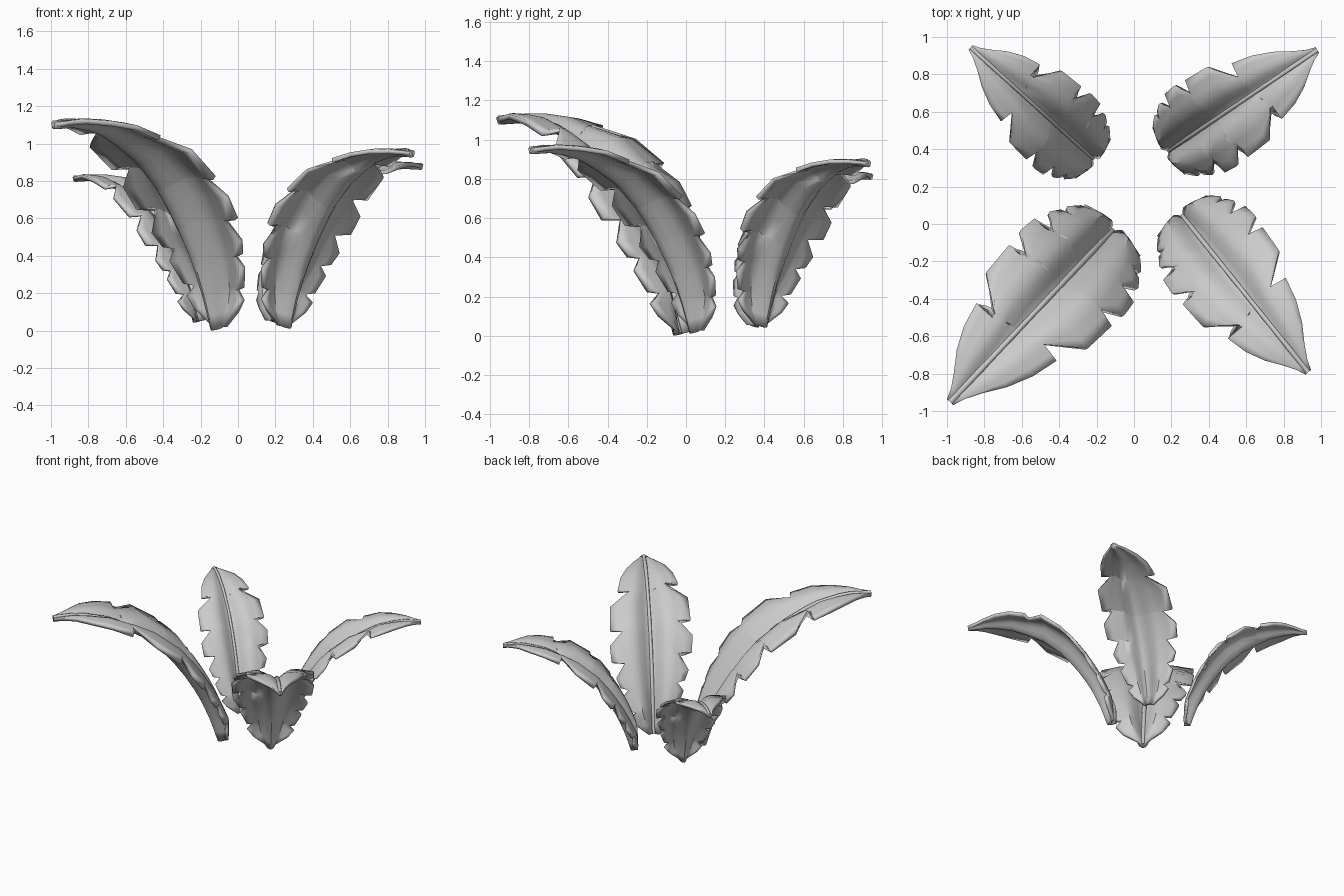
import bpy, bmesh, math
from mathutils import Vector

cube = bpy.data.objects.get("Cube")
if cube:
    bpy.data.objects.remove(cube, do_unlink=True)

grey = bpy.data.materials.new("leaf grey")
grey.use_nodes = True
colour = (0.6, 0.6, 0.6, 1)
grey.diffuse_color = colour
grey.node_tree.nodes["Principled BSDF"].inputs["Base Color"].default_value = colour

# Against reach: midrib height, cup depth and the outline without notches
SPINE = [(0, 0), (.06, .19), (.15, .39), (.28, .6), (.4, .75), (.55, .89), (.82, 1.04),
         (1.05, 1.095), (1.24, 1.085)]
CUP = [(0, .05), (.06, .1), (.4, .105), (.58, .09), (.76, .06), (1, .032), (1.24, .01)]
WIDTH = [(0, .1), (.06, .21), (.15, .29), (.3, .35), (.58, .34), (.72, .27), (1, .165), (1.24, .03)]
# Edge of the blade: a notch, then the square shoulder of the next lobe
EDGE = [(0, .04), (.025, .15), (.045, .2), (.06, .15), (.066, .21), (.11, .26),
        (.135, .21), (.142, .275), (.18, .31), (.243, .235), (.25, .345), (.33, .355),
        (.405, .24), (.413, .346), (.57, .335), (.71, .15), (.718, .26), (.85, .225),
        (.98, .165), (1.09, .09), (1.17, .045), (1.24, .02)]


def lookup(table, x):
    for (a, u), (b, v) in zip(table, table[1:]):
        if x <= b:
            return u + (v - u) * (x - a) / (b - a)
    return table[-1][1]


def spine(r):
    """Smoothed height of the midrib"""
    return sum(lookup(SPINE, r + k * .03) for k in (-1, 0, 1)) / 3


def normal(r):
    slope = (spine(r + .03) - spine(r - .03)) / .06
    return Vector((-slope, 0, 1)).normalized()


def place(r, p, lift=0):
    """Point on the blade: a rounded groove, flat wings and drooping edges"""
    q = min(abs(p) / lookup(WIDTH, r), 1)
    t = min(q / .45, 1)
    h = t * t * (3 - 2 * t) - .3 * max(q - .55, 0) / .45
    return Vector((r, p, spine(r))) + normal(r) * (lookup(CUP, r) * h + lift)


def finish(obj, base, angle, size):
    obj.location = base
    obj.rotation_euler.z = math.radians(angle)
    obj.scale = (size,) * 3
    obj.data.materials.append(grey)


def blade(name):
    bm = bmesh.new()
    rows = []
    for r, w in EDGE:
        inner = min(lookup(WIDTH, r) * .65, w) * .95
        half = [inner * f for f in (.12, .3, .5, .75, 1)] + [(inner + w) / 2, w]
        # The lobes of one side sit further out than those of the other
        skew = .065 * math.sin(math.pi * r / 1.24) / w
        row = [place(r + skew * p, -p) for p in reversed(half)]
        row += [place(r, p) for p in [0] + half]
        rows.append([bm.verts.new(co) for co in row])
    for a, b in zip(rows, rows[1:]):
        for i in range(len(a) - 1):
            bm.faces.new((a[i], b[i], b[i + 1], a[i + 1]))
    bmesh.ops.recalc_face_normals(bm, faces=bm.faces)
    mesh = bpy.data.meshes.new(name)
    bm.to_mesh(mesh)
    bm.free()
    obj = bpy.data.objects.new(name, mesh)
    bpy.context.collection.objects.link(obj)
    solid = obj.modifiers.new("thickness", "SOLIDIFY")
    solid.thickness = .028
    solid.offset = 0
    bpy.ops.object.select_all(action='DESELECT')
    obj.select_set(True)
    bpy.context.view_layer.objects.active = obj
    bpy.ops.object.shade_smooth_by_angle(angle=math.radians(40))
    return obj


def midrib(name):
    curve = bpy.data.curves.new(name, "CURVE")
    curve.dimensions = '3D'
    curve.bevel_depth = .018
    curve.bevel_resolution = 1
    curve.use_fill_caps = True
    line = curve.splines.new("POLY")
    line.points.add(16)
    for i, pt in enumerate(line.points):
        r = 1.24 * i / 16
        pt.co = (*place(r, 0, .016), 1)
        pt.radius = 1.1 - .3 * math.sin(math.pi * i / 16)
    obj = bpy.data.objects.new(name, curve)
    bpy.context.collection.objects.link(obj)
    return obj


# Four leaves of one shape, fanned out around the middle
LEAVES = {"front_right": ((-.13, -.05, .005), 226.6, 1.0),
          "front_left": ((.27, .03, .015), -51.2, .85),
          "back_left": ((.2, .4, .045), 34.2, .76),
          "back_right": ((-.23, .36, .045), 137.8, .7)}
for side, spot in LEAVES.items():
    finish(blade(side + "_leaf"), *spot)
    finish(midrib(side + "_midrib"), *spot)
